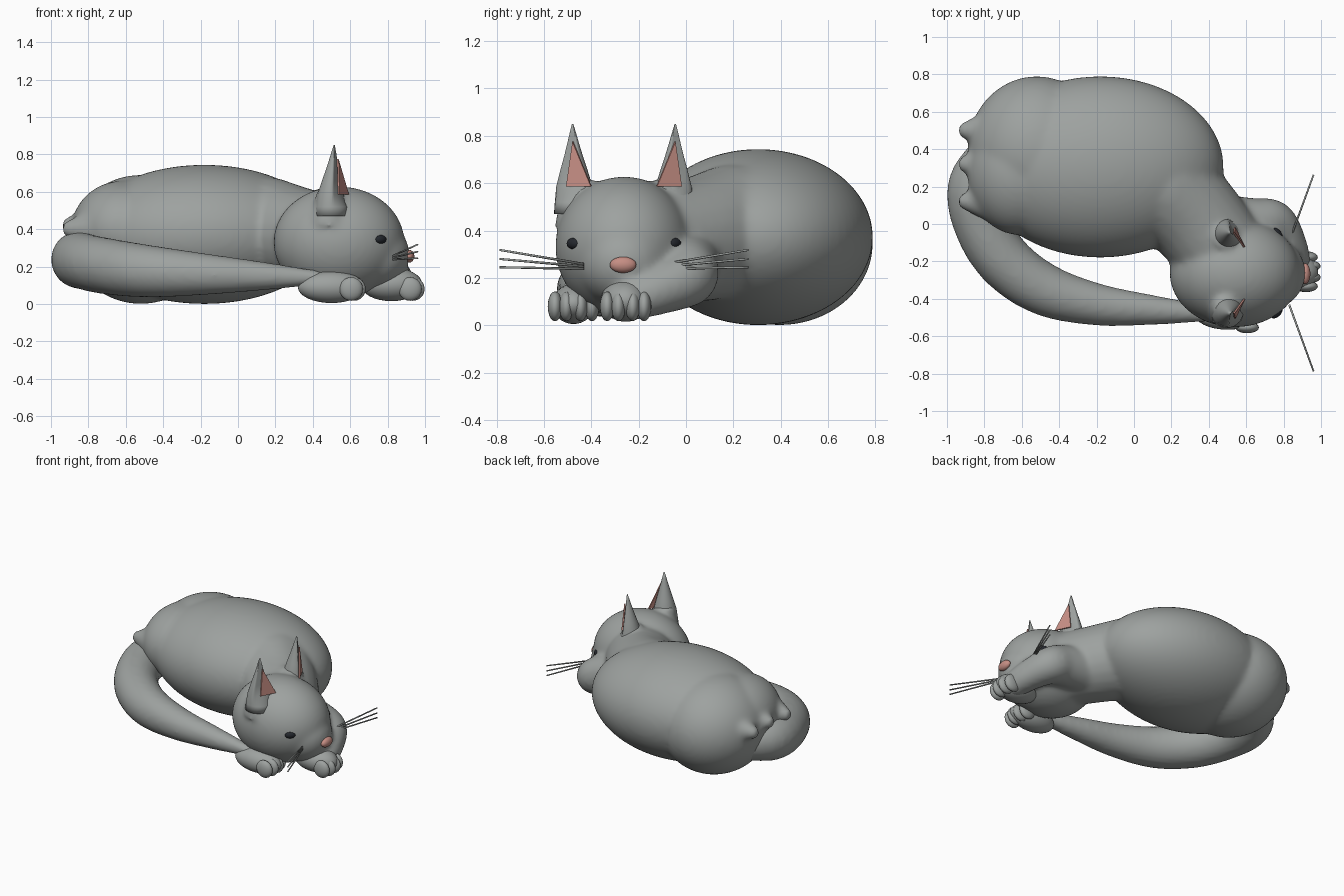
import bpy, bmesh, math
from mathutils import Vector, Matrix

if "Cube" in bpy.data.objects:
    bpy.data.objects.remove(bpy.data.objects["Cube"])


def material(name, rgb):
    m = bpy.data.materials.new(name)
    m.diffuse_color = (*rgb, 1)
    m.use_nodes = True
    m.node_tree.nodes["Principled BSDF"].inputs["Base Color"].default_value = m.diffuse_color
    return m


GREY = material("grey fur", (0.34, 0.36, 0.35))
PINK = material("pink skin", (0.56, 0.27, 0.23))
DARK = material("dark eye", (0.018, 0.021, 0.027))
MID = -0.262  # symmetry plane of the head


def ball(bm, c, r, rot_z=0.0, seg=32):
    m = (Matrix.Translation(c) @ Matrix.Rotation(rot_z, 4, 'Z')
         @ Matrix.Diagonal((*r, 1)))
    bmesh.ops.create_uvsphere(bm, u_segments=seg, v_segments=seg // 2, radius=1, matrix=m)


def chain(bm, pts, steps=10):
    """Row of balls along a smooth path of (x, y, z, radius) points."""
    p = [Vector(q) for q in pts]
    p = [2 * p[0] - p[1]] + p + [2 * p[-1] - p[-2]]
    for a, b, c, d in zip(p, p[1:], p[2:], p[3:]):
        for i in range(steps + 1):
            t = i / steps
            v = 0.5 * (2 * b + (c - a) * t + (2 * a - 5 * b + 4 * c - d) * t * t
                       + (3 * b - a - 3 * c + d) * t ** 3)
            ball(bm, v[:3], [v[3]] * 3, seg=24)


def finish(bm, name, mats, voxel=0, smooth=0):
    me = bpy.data.meshes.new(name)
    bm.to_mesh(me)
    bm.free()
    ob = bpy.data.objects.new(name, me)
    bpy.context.collection.objects.link(ob)
    if voxel:
        r = ob.modifiers.new("blend", 'REMESH')
        r.mode, r.voxel_size = 'VOXEL', voxel
        s = ob.modifiers.new("soften", 'SMOOTH')
        s.factor, s.iterations = 0.5, smooth
        dg = bpy.context.evaluated_depsgraph_get()
        baked = bpy.data.meshes.new_from_object(ob.evaluated_get(dg))
        ob.modifiers.clear()
        ob.data = baked
        baked.name = name
        baked.materials.clear()
    for m in mats:
        ob.data.materials.append(m)
    ob.data.polygons.foreach_set("use_smooth", [True] * len(ob.data.polygons))
    return ob


# body, haunch, neck, head, muzzle and curled foreleg, blended together
bm = bmesh.new()
ball(bm, (-0.18, 0.305, 0.372), (0.66, 0.485, 0.372), seg=64)
ball(bm, (-0.52, 0.395, 0.345), (0.37, 0.395, 0.345), seg=64)
ball(bm, (-0.61, 0.27, 0.40), (0.28, 0.33, 0.26), seg=48)
chain(bm, [(0.15, 0.20, 0.40, 0.28), (0.30, 0.06, 0.365, 0.265), (0.45, -0.12, 0.34, 0.25)], 8)
ball(bm, (0.54, MID, 0.33), (0.35, 0.29, 0.298), seg=64)
ball(bm, (0.71, MID, 0.265), (0.208, 0.20, 0.19))
chain(bm, [(0.45, 0.0, 0.27, 0.16), (0.64, 0.0, 0.24, 0.14), (0.745, 0.0, 0.20, 0.125),
           (0.82, -0.11, 0.15, 0.105), (0.86, -0.22, 0.11, 0.09)], 6)
for y, z in ((0.50, 0.41), (0.32, 0.42), (0.12, 0.40)):  # tufts over the tail root
    bmesh.ops.create_cone(bm, cap_ends=True, segments=24, radius1=0.15, radius2=0.03, depth=0.24,
                          matrix=Matrix.Translation((-0.82, y, z)) @ Matrix.Rotation(-math.pi / 2, 4, 'Y'))
for side in (-1, 1):  # flared ear roots
    bmesh.ops.create_cone(bm, cap_ends=True, segments=24, radius1=0.105, radius2=0.06, depth=0.20,
                          matrix=Matrix.Translation((0.485, MID + side * 0.19, 0.52)))
finish(bm, "body_and_head", [GREY], 0.015, 16)

# tail wrapping round the front
bm = bmesh.new()
chain(bm, [(-0.76, 0.38, 0.25, 0.12), (-0.845, 0.20, 0.24, 0.15), (-0.815, 0.0, 0.225, 0.15),
           (-0.69, -0.20, 0.20, 0.15), (-0.48, -0.35, 0.175, 0.14),
           (-0.20, -0.43, 0.16, 0.113), (0.10, -0.46, 0.15, 0.08),
           (0.42, -0.48, 0.14, 0.04)], 12)
finish(bm, "tail", [GREY], 0.014, 8)

# paws with four toes each
for name, c, r, toe_x in (("near_paw", (0.50, -0.475, 0.09), (0.18, 0.09, 0.085), 0.62),
                          ("far_paw", (0.82, -0.255, 0.105), (0.165, 0.105, 0.09), 0.935)):
    bm = bmesh.new()
    ball(bm, c, r)
    for dy in (-0.078, -0.030, 0.030, 0.078):
        back = 0.015 if abs(dy) > 0.05 else 0
        ball(bm, (toe_x - back, c[1] + dy, 0.08), (0.063, 0.031, 0.063), seg=20)
    finish(bm, name, [GREY])

# ears: tapered rings with a flattened front that carries a pink plate
PROFILE = [(0.47, 0.090), (0.52, 0.085), (0.585, 0.077), (0.66, 0.056), (0.72, 0.038),
           (0.775, 0.023), (0.81, 0.014), (0.85, 0.003)]
for name, side in (("near_ear", -1), ("far_ear", 1)):
    bm = bmesh.new()
    n = Vector((0.89, side * 0.456))
    rings = []
    for z, r in PROFILE:
        ring = []
        lean = (z - 0.45) / 0.4
        for i in range(32):
            a = math.tau * i / 32
            q = Vector((math.cos(a), math.sin(a))) * r
            q -= n * max(0, q.dot(n) - 0.50 * r) * (z > 0.56)
            ring.append(bm.verts.new((0.495 + 0.02 * lean + q.x,
                                      MID + side * (0.205 + 0.012 * lean) + q.y, z)))
        rings.append(ring)
    for lo, hi in zip(rings, rings[1:]):
        for i in range(32):
            j = (i + 1) % 32
            bm.faces.new((lo[i], lo[j], hi[j], hi[i]))
    bm.faces.new(rings[0][::-1])
    bm.faces.new(rings[-1])
    finish(bm, name, [GREY])
    # pink inner ear
    bm = bmesh.new()
    tri = [Vector((0.543, MID + side * 0.245, 0.585)), Vector((0.594, MID + side * 0.140, 0.585)),
           Vector((0.538, MID + side * 0.218, 0.775))]
    back = Vector((-n.x, -n.y, 0)) * 0.0095
    a = [bm.verts.new(v) for v in tri]
    b = [bm.verts.new(v + back) for v in tri]
    bm.faces.new(a)
    bm.faces.new(b[::-1])
    for i in range(3):
        j = (i + 1) % 3
        bm.faces.new((a[j], a[i], b[i], b[j]))
    bmesh.ops.recalc_face_normals(bm, faces=bm.faces)
    inner = finish(bm, name + "_inner", [PINK])
    inner.data.polygons.foreach_set("use_smooth", [False] * len(inner.data.polygons))

# nose
bm = bmesh.new()
ball(bm, (0.915, MID - 0.004, 0.255), (0.028, 0.056, 0.034))
finish(bm, "nose", [PINK])

# eyes and whiskers, mirrored about the head plane
for name, side in (("near", -1), ("far", 1)):
    bm = bmesh.new()
    ball(bm, (0.762, MID + side * 0.212, 0.345), (0.023, 0.038, 0.024), side * math.radians(48), 16)
    finish(bm, name + "_eye", [DARK])
    bm = bmesh.new()
    for k, z in enumerate((0.245, 0.28, 0.318)):
        a = Vector((0.83, MID + side * 0.17, 0.238 + 0.01 * k))
        b = Vector((0.96, MID + side * 0.525, z))
        m = (Matrix.Translation((a + b) / 2)
             @ (b - a).to_track_quat('Z', 'Y').to_matrix().to_4x4())
        bmesh.ops.create_cone(bm, cap_ends=True, segments=8, radius1=0.0055, radius2=0.0045,
                              depth=(b - a).length, matrix=m)
    finish(bm, name + "_whiskers", [GREY])
